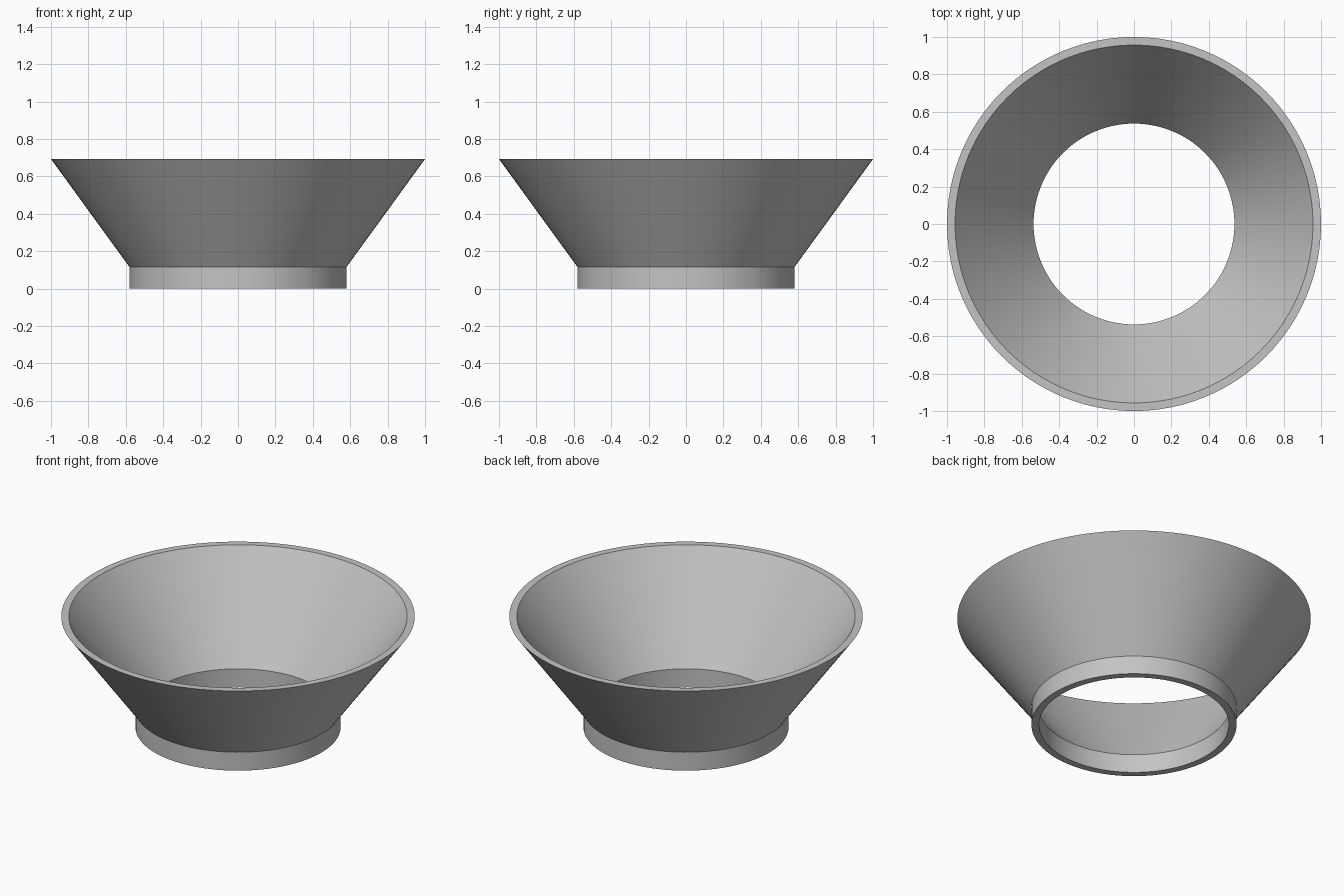
import bpy
import bmesh
import math

cube = bpy.data.objects.get("Cube")
if cube:
    bpy.data.objects.remove(cube, do_unlink=True)

# Plain grey material
grey = bpy.data.materials.new("light grey")
grey.use_nodes = True
colour = (0.55, 0.55, 0.55, 1)
grey.diffuse_color = colour
grey.node_tree.nodes["Principled BSDF"].inputs["Base Color"].default_value = colour


def lathe(name, profile, sides=96):
    """Spin a closed (radius, height) profile around the z axis."""
    bm = bmesh.new()
    rings = []
    for i in range(sides):
        a = 2 * math.pi * i / sides
        rings.append([bm.verts.new((r * math.cos(a), r * math.sin(a), z)) for r, z in profile])
    count = len(profile)
    for i, ring in enumerate(rings):
        after = rings[(i + 1) % sides]
        for j in range(count):
            k = (j + 1) % count
            bm.faces.new((ring[j], after[j], after[k], ring[k]))
    bmesh.ops.recalc_face_normals(bm, faces=bm.faces)
    mesh = bpy.data.meshes.new(name)
    bm.to_mesh(mesh)
    bm.free()
    mesh.materials.append(grey)
    obj = bpy.data.objects.new(name, mesh)
    bpy.context.collection.objects.link(obj)
    bpy.ops.object.select_all(action="DESELECT")
    obj.select_set(True)
    bpy.context.view_layer.objects.active = obj
    bpy.ops.object.shade_smooth_by_angle(angle=math.radians(25))
    return obj


# Flared funnel on a short straight collar, open through the middle
wall = 0.043
neck, rim = 0.58, 1.0
neck_z, rim_z = 0.115, 0.693
outer = [(neck, 0), (neck, neck_z), (rim, rim_z)]
inner = [(r - wall, z) for r, z in reversed(outer)]
lathe("flared_funnel", outer + inner)
